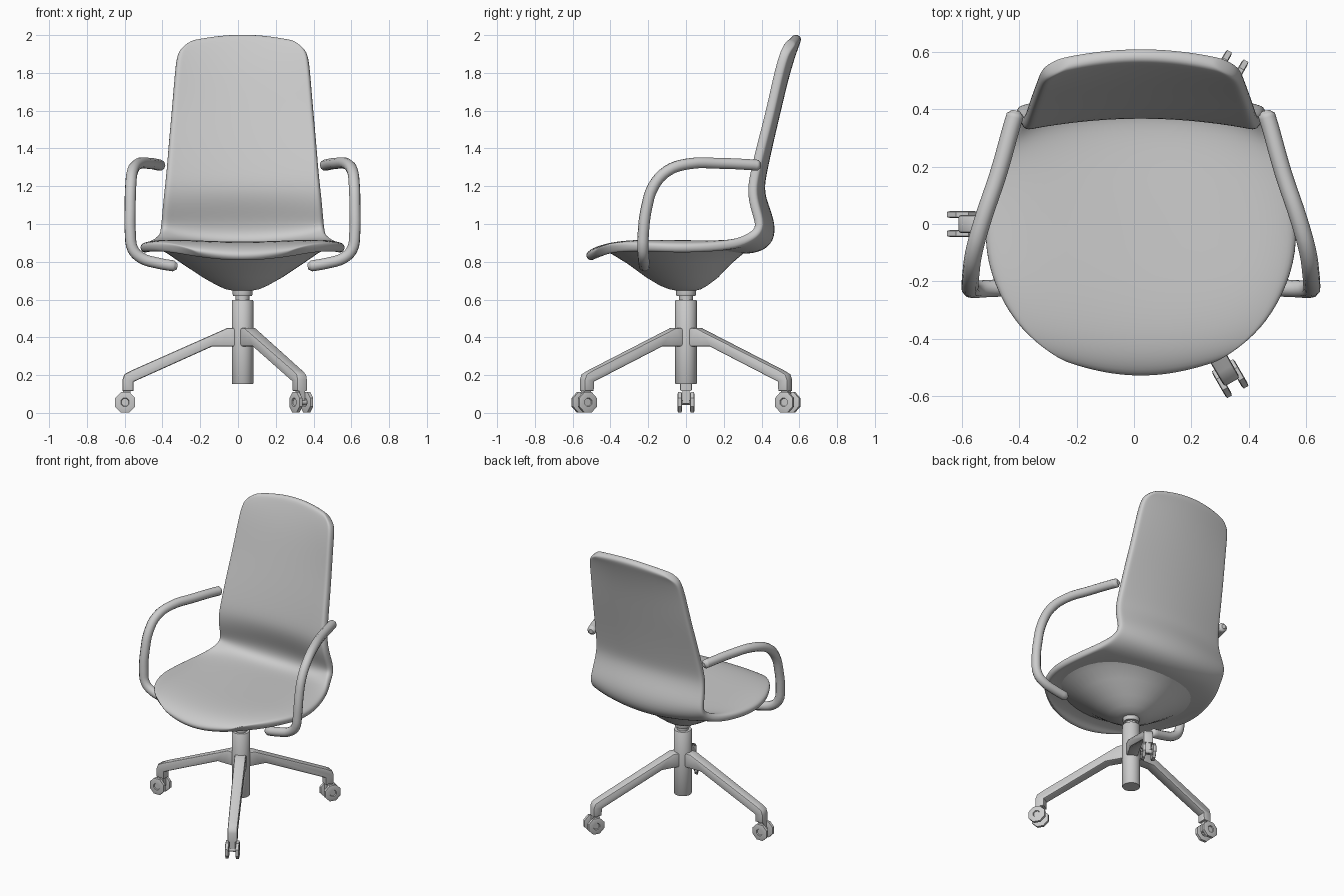
import bpy, bmesh
from math import sin, cos, pi, radians
from mathutils import Matrix

if "Cube" in bpy.data.objects:
    bpy.data.objects.remove(bpy.data.objects["Cube"])

CX = 0.024  # chair axis


def make(name, bm, angle=40):
    bmesh.ops.recalc_face_normals(bm, faces=bm.faces)
    me = bpy.data.meshes.new(name)
    bm.to_mesh(me)
    bm.free()
    ob = bpy.data.objects.new(name, me)
    bpy.context.collection.objects.link(ob)
    bpy.context.view_layer.objects.active = ob
    bpy.ops.object.select_all(action='DESELECT')
    ob.select_set(True)
    bpy.ops.object.shade_smooth_by_angle(angle=radians(angle))
    return ob


def loft(bm, rings, closed=True, caps=True):
    vs = [[bm.verts.new(p) for p in r] for r in rings]
    n = len(vs[0])
    for a, b in zip(vs, vs[1:]):
        for i in range(n if closed else n - 1):
            j = (i + 1) % n
            bm.faces.new((a[i], a[j], b[j], b[i]))
    if caps and closed:
        bm.faces.new(vs[0])
        bm.faces.new(vs[-1])


def ring(rx, ry, z, cy=0, n=32):
    return [(CX + rx * cos(2 * pi * i / n), cy + ry * sin(2 * pi * i / n), z) for i in range(n)]


# One-piece seat and back: y, z, half width, edge shift y, edge shift z, rim droop
rows = [
    (-.525, .815, .24, .05, .025, 0), (-.49, .848, .35, .07, .025, .005),
    (-.42, .872, .44, .08, .025, .02), (-.28, .88, .513, .07, .04, .045),
    (-.08, .875, .55, .02, .05, .06), (.12, .87, .528, 0, .05, .05),
    (.28, .864, .482, -.01, .05, .02), (.385, .868, .447, -.05, .055, -.01),
    (.448, .915, .434, -.075, .035, -.01), (.45, 1.0, .429, -.06, 0, 0),
    (.415, 1.09, .422, -.055, 0, 0), (.388, 1.18, .413, -.043, 0, 0),
    (.405, 1.28, .402, -.04, 0, 0), (.437, 1.43, .391, -.035, 0, 0), (.477, 1.6, .375, -.03, 0, 0),
    (.52, 1.78, .36, -.035, 0, 0), (.553, 1.89, .35, -.04, -.005, 0),
    (.578, 1.96, .33, -.045, -.03, 0), (.594, 2.003, .265, -.03, -.035, 0)]
us = (-1, -.92, -.75, -.4, 0, .4, .75, .92, 1)
bm = bmesh.new()
loft(bm, [[(CX + w * u, y + dy * u * u, z + dz * u * u - droop * u ** 6) for u in us]
          for y, z, w, dy, dz, droop in rows], closed=False)
shell = make("seat_shell", bm, 180)
m = shell.modifiers.new("thickness", 'SOLIDIFY')
m.thickness, m.offset = .053, 0
m = shell.modifiers.new("smooth", 'SUBSURF')
m.levels = m.render_levels = 2

# Bowl under the seat: half width, front y, back y, z
bm = bmesh.new()
loft(bm, [ring(rx, (b - f) / 2, z, (b + f) / 2, 40) for rx, f, b, z in (
    (.055, -.055, .055, .648), (.09, -.09, .08, .655), (.135, -.14, .115, .675), (.21, -.21, .17, .717),
    (.32, -.31, .24, .79), (.40, -.40, .305, .845), (.44, -.43, .34, .865))])
make("seat_bowl", bm, 50)

# Column and collar
bm = bmesh.new()
loft(bm, [ring(r, r, z) for r, z in (
    (.055, .152), (.057, .155), (.057, .593), (.054, .597), (.036, .597), (.036, .618),
    (.05, .62), (.053, .63), (.053, .66))])
make("column", bm)


# Armrests: bent tubes with rounded ends, mirrored
def armrest(name, s):
    cu = bpy.data.curves.new(name, 'CURVE')
    cu.dimensions = '3D'
    cu.bevel_depth, cu.bevel_resolution, cu.use_fill_caps = .03, 3, True
    pts = [(.435, .394, 1.31), (.438, .38, 1.311), (.45, .34, 1.314), (.495, .18, 1.321), (.552, .01, 1.318),
           (.582, -.1, 1.28), (.592, -.172, 1.20), (.595, -.21, 1.08), (.594, -.226, .95), (.58, -.228, .865),
           (.535, -.225, .82), (.45, -.222, .793), (.365, -.22, .778), (.345, -.22, .775)]
    sp = cu.splines.new('BEZIER')
    sp.bezier_points.add(len(pts) - 1)
    for i, (p, (x, y, z)) in enumerate(zip(sp.bezier_points, pts)):
        p.co = (CX + s * x, y, z)
        p.handle_left_type = p.handle_right_type = 'AUTO'
        p.radius = .5 if i in (0, len(pts) - 1) else 1
    sp.resolution_u = 4
    ob = bpy.data.objects.new(name, cu)
    bpy.context.collection.objects.link(ob)


armrest("right_armrest", 1)
armrest("left_armrest", -1)


def disc(bm, radius, depth, pos, n):
    mat = Matrix.Translation(pos) @ Matrix.Rotation(pi / 2, 4, 'X') @ Matrix.Rotation(pi / n, 4, 'Z')
    return bmesh.ops.create_cone(bm, cap_ends=True, segments=n, radius1=radius, radius2=radius,
                                 depth=depth, matrix=mat)['verts']


# Three legs with twin-wheel casters, built along +x then turned
leg = [(.03, .45), (.08, .45), (.12, .432), (.585, .226), (.625, .205), (.636, .175), (.636, .115),
       (.578, .115), (.576, .165), (.16, .352), (.11, .352), (.03, .352)]
for k, a in enumerate((60, 180, 300)):
    turn = Matrix.Translation((CX, 0, 0)) @ Matrix.Rotation(radians(a), 4, 'Z')
    bm = bmesh.new()
    loft(bm, [[(x, y * (1 - .25 * x), z) for x, z in leg] for y in (-.037, .037)])
    bmesh.ops.recalc_face_normals(bm, faces=bm.faces)
    edges = [e for e in bm.edges if len({v.co.y > 0 for v in e.verts}) == 1]
    bmesh.ops.bevel(bm, geom=edges, offset=.01, segments=2, affect='EDGES', profile=.5)
    bm.transform(turn)
    make(f"leg_{k + 1}", bm)

    bm = bmesh.new()
    for s in (-1, 1):
        verts = disc(bm, .058, .018, (.622, s * .033, .056), 8)
        caps = [f for f in {f for v in verts for f in v.link_faces} if len(f.verts) == 8]
        bmesh.ops.inset_individual(bm, faces=caps, thickness=.012, depth=.003)
        bmesh.ops.inset_individual(bm, faces=caps, thickness=.022, depth=0)
        bmesh.ops.inset_individual(bm, faces=caps, thickness=.003, depth=-.007)
    disc(bm, .014, .06, (.622, 0, .056), 12)
    bmesh.ops.create_cube(bm, size=1, matrix=Matrix.Translation((.612, 0, .09)) @ Matrix.Diagonal((.04, .036, .08, 1)))
    bm.transform(turn)
    make(f"caster_{k + 1}", bm, 30)
